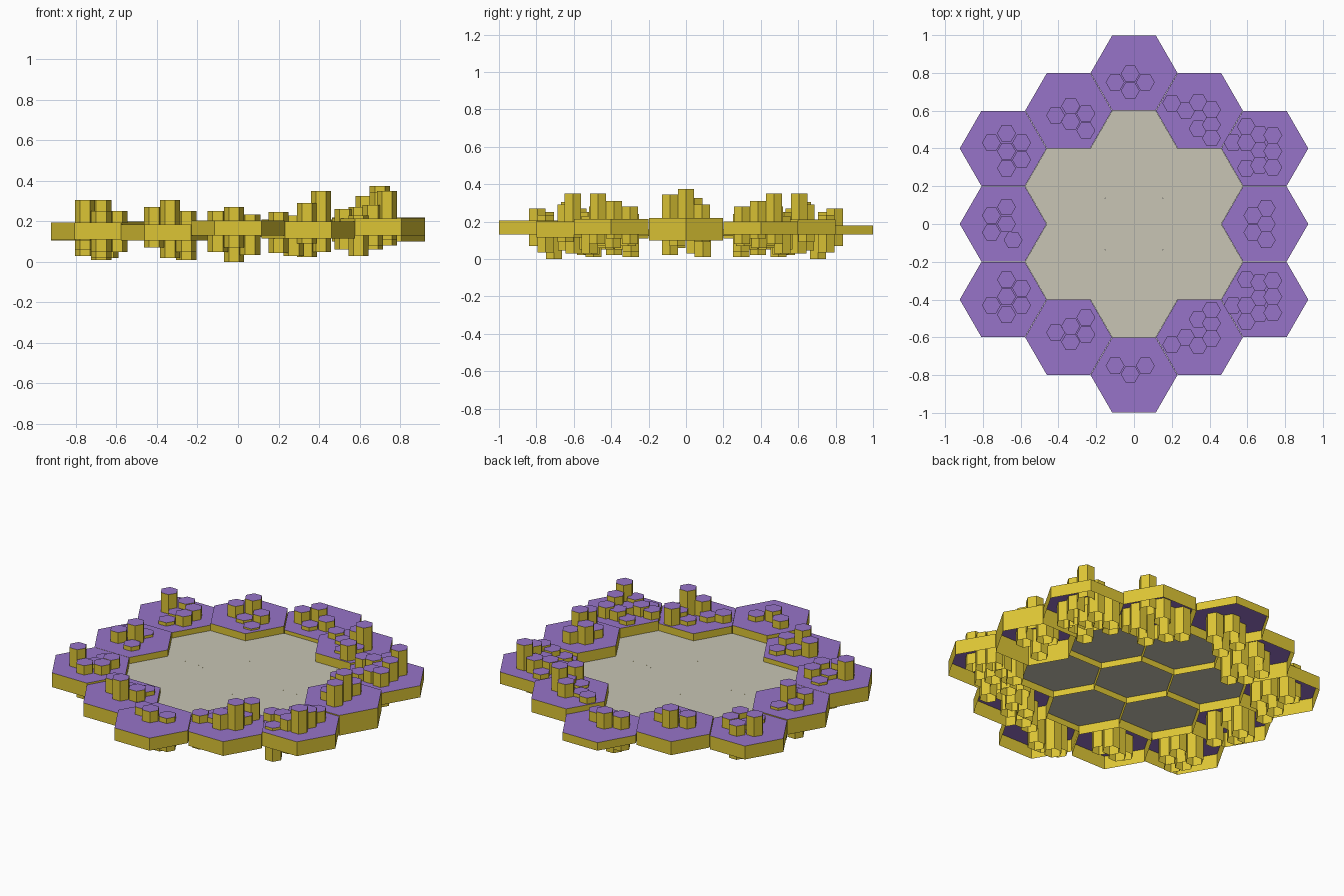
import bpy, bmesh, math


def material(name, rgb):
    m = bpy.data.materials.new(name)
    m.diffuse_color = (*rgb, 1)
    return m


PURPLE = material("purple", (0.31, 0.175, 0.58))
GREY = material("warm_grey", (0.58, 0.56, 0.46))
YELLOW = material("mustard_yellow", (0.72, 0.56, 0.035))


def hex_cap(name, x, y, radius, top, bottom, top_mat):
    """Hexagonal prism, open underneath: coloured top, yellow walls."""
    bm = bmesh.new()
    ring = [(x + radius * math.cos(math.radians(60 * i)),
             y + radius * math.sin(math.radians(60 * i))) for i in range(6)]
    hi = [bm.verts.new((*p, top)) for p in ring]
    lo = [bm.verts.new((*p, bottom)) for p in ring]
    bm.faces.new(hi).material_index = 0
    for i in range(6):
        j = (i + 1) % 6
        bm.faces.new((lo[i], lo[j], hi[j], hi[i])).material_index = 1
    mesh = bpy.data.meshes.new(name)
    bm.to_mesh(mesh)
    bm.free()
    mesh.materials.append(top_mat)
    mesh.materials.append(YELLOW)
    bpy.context.collection.objects.link(bpy.data.objects.new(name, mesh))


R = 0.2309       # tile radius
CX = 1.5 * R     # column spacing

# Raised outer ring: column, y, top, bottom
outer_tiles = [
    (0, -0.8, 0.205, 0.13), (0, 0.8, 0.178, 0.13),
    (1, -0.6, 0.20, 0.115), (1, 0.6, 0.21, 0.13),
    (2, -0.4, 0.215, 0.13), (2, 0.4, 0.20, 0.13), (2, 0, 0.22, 0.10),
    (-1, -0.6, 0.185, 0.105), (-1, 0.6, 0.20, 0.12),
    (-2, -0.4, 0.195, 0.11), (-2, 0.4, 0.19, 0.11), (-2, 0, 0.195, 0.105),
]
for c, y, top, bottom in outer_tiles:
    hex_cap("outer_tile", c * CX, y, R - 0.001, top, bottom, PURPLE)

# Sunken floor tiles in the middle
for c, y in [(0, -0.4), (0, 0), (0, 0.4), (1, -0.2), (1, 0.2), (-1, -0.2), (-1, 0.2)]:
    hex_cap("floor_tile", c * CX, y, R, 0.158, 0.122, GREY)

# Pillar clusters (x, y, top); these repeat mirrored in y
PILLAR = 0.2
mirrored = {
    "back_pillar": [(-0.10, 0.75, 0.25), (-0.02, 0.795, 0.27),
                    (0.06, 0.75, 0.235), (-0.02, 0.705, 0.20)],
    "right_corner_pillar": [(0.20, 0.64, 0.245), (0.275, 0.60, 0.23), (0.34, 0.645, 0.29),
                            (0.41, 0.605, 0.35), (0.41, 0.525, 0.25), (0.34, 0.505, 0.225),
                            (0.41, 0.455, 0.30)],
    "right_pillar": [(0.595, 0.515, 0.23), (0.525, 0.43, 0.26), (0.595, 0.43, 0.27),
                     (0.665, 0.475, 0.28), (0.735, 0.47, 0.35), (0.735, 0.385, 0.31),
                     (0.665, 0.39, 0.26), (0.595, 0.295, 0.24), (0.665, 0.31, 0.27),
                     (0.735, 0.30, 0.28)],
    "left_corner_pillar": [(-0.335, 0.625, 0.305), (-0.415, 0.575, 0.27), (-0.255, 0.585, 0.25),
                           (-0.335, 0.54, 0.22), (-0.255, 0.495, 0.21)],
    "left_pillar": [(-0.675, 0.48, 0.25), (-0.755, 0.43, 0.305), (-0.675, 0.385, 0.22),
                    (-0.595, 0.43, 0.25), (-0.595, 0.34, 0.25), (-0.675, 0.295, 0.21)],
}
for name, cluster in mirrored.items():
    for x, y, top in cluster:
        for side in (1, -1):
            hex_cap(name, x, side * y, 0.05, top, top - PILLAR, PURPLE)

# Clusters on the two tiles that sit on the mirror line
middle = [
    (0.63, 0.045, 0.325), (0.70, 0.085, 0.29), (0.70, 0, 0.375),
    (0.63, -0.045, 0.27), (0.70, -0.085, 0.345),
    (-0.675, 0.09, 0.21), (-0.755, 0.045, 0.23), (-0.675, 0, 0.305),
    (-0.755, -0.045, 0.26), (-0.64, -0.085, 0.22),
]
for x, y, top in middle:
    hex_cap("middle_pillar", x, y, 0.05, top, top - PILLAR, PURPLE)
